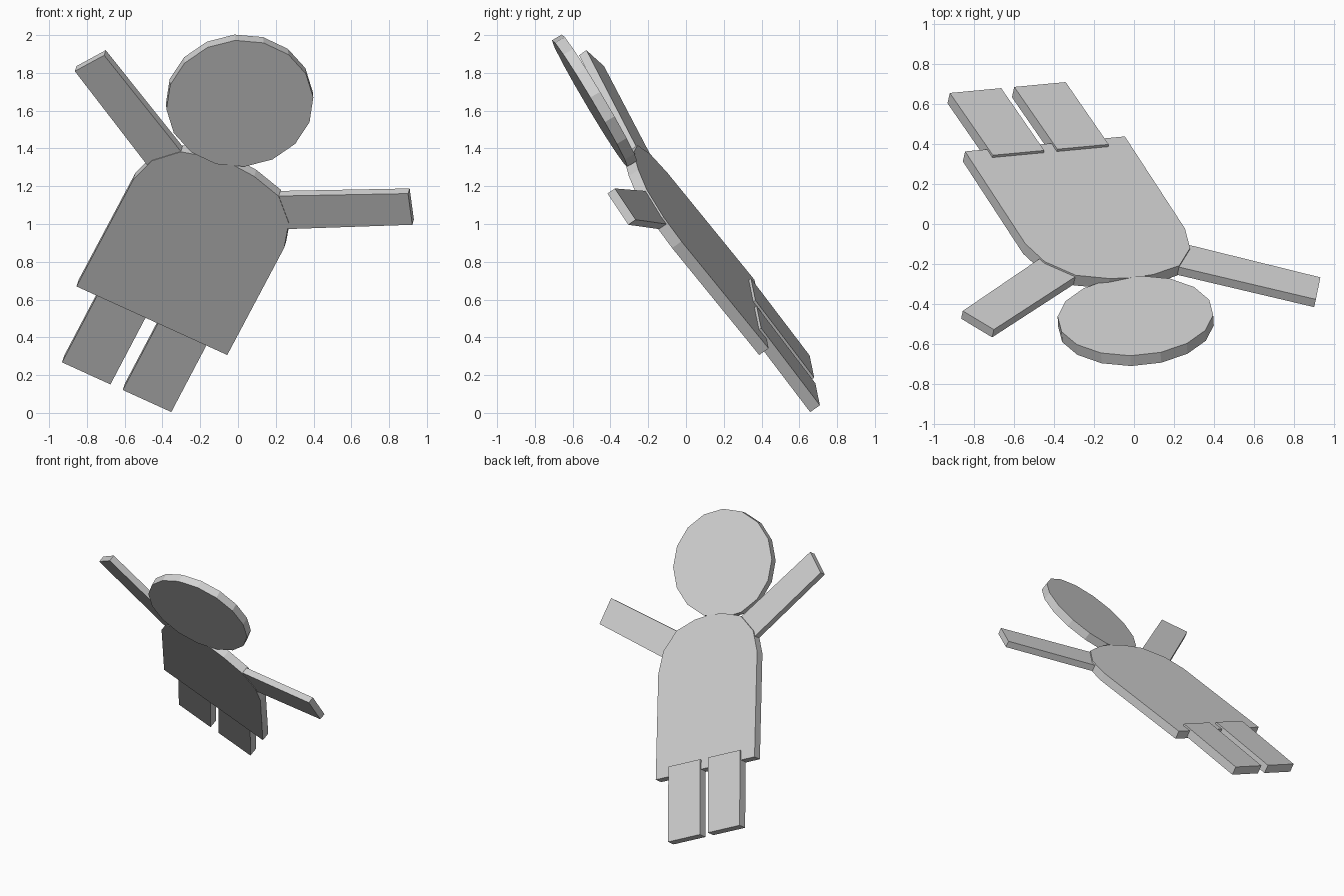
import bpy, bmesh, math
from mathutils import Matrix, Vector

cube = bpy.data.objects.get("Cube")
if cube:
    bpy.data.objects.remove(cube, do_unlink=True)

grey = bpy.data.materials.new("plain_grey")
grey.use_nodes = True
colour = (0.65, 0.65, 0.65, 1)
grey.diffuse_color = colour
grey.node_tree.nodes["Principled BSDF"].inputs["Base Color"].default_value = colour


def frame(origin, up, normal):
    """Placement whose local y is up the part and local z is out of its front."""
    n = Vector(normal).normalized()
    u = Vector(up)
    u = (u - n * u.dot(n)).normalized()
    r = u.cross(n)
    return Matrix.Translation(origin) @ Matrix((r, u, n)).transposed().to_4x4()


def slab(name, outline, thick, matrix, front=0.0, lean=0.0):
    """Flat plate; lean slides it backwards with height."""
    bm = bmesh.new()
    face = bm.faces.new([bm.verts.new((x, y, -front - lean * y)) for x, y in outline])
    ext = bmesh.ops.extrude_face_region(bm, geom=[face])
    verts = [v for v in ext["geom"] if isinstance(v, bmesh.types.BMVert)]
    bmesh.ops.translate(bm, verts=verts, vec=(0, 0, -thick))
    bmesh.ops.recalc_face_normals(bm, faces=bm.faces)
    mesh = bpy.data.meshes.new(name)
    bm.to_mesh(mesh)
    bm.free()
    mesh.materials.append(grey)
    obj = bpy.data.objects.new(name, mesh)
    obj.matrix_world = matrix
    bpy.context.collection.objects.link(obj)
    return obj


def mirrored(points):
    return [(-x, y) for x, y in reversed(points)]


figure = frame((-0.456, 0.35, 0.488), (0.381, -0.584, 0.717), (-0.18, -0.808, -0.562))

# Body: straight sides with a rounded top
half = [(0.44, 0), (0.44, 0.79), (0.4, 0.95), (0.285, 1.083), (0.12, 1.135)]
slab("body", half + [(0, 1.145)] + mirrored(half), 0.062, figure)

# Arms and legs, mirrored across the body
arm = [(0.3, 0.84), (0.985, 1.272), (0.887, 1.446), (0.2, 1.03)]
leg = [(0.036, -0.487), (0.319, -0.487), (0.319, 0.07), (0.036, 0.07)]
for side, flip in (("left", list), ("right", mirrored)):
    slab(side + "_arm", flip(arm), 0.048, figure, front=0.004)
    slab(side + "_leg", flip(leg), 0.064, figure, front=0.01, lean=0.031)

# Head: sixteen-sided disc, turned slightly from the body
sides, radius, turn = 16, 0.39, math.radians(5.4)
disc = [(radius * math.cos(turn + math.tau * i / sides),
         radius * math.sin(turn + math.tau * i / sides)) for i in range(sides)]
slab("head", disc, 0.06, frame((0.01, -0.51, 1.638), (0, 0, 1), (0.05, -0.86, -0.51)))
